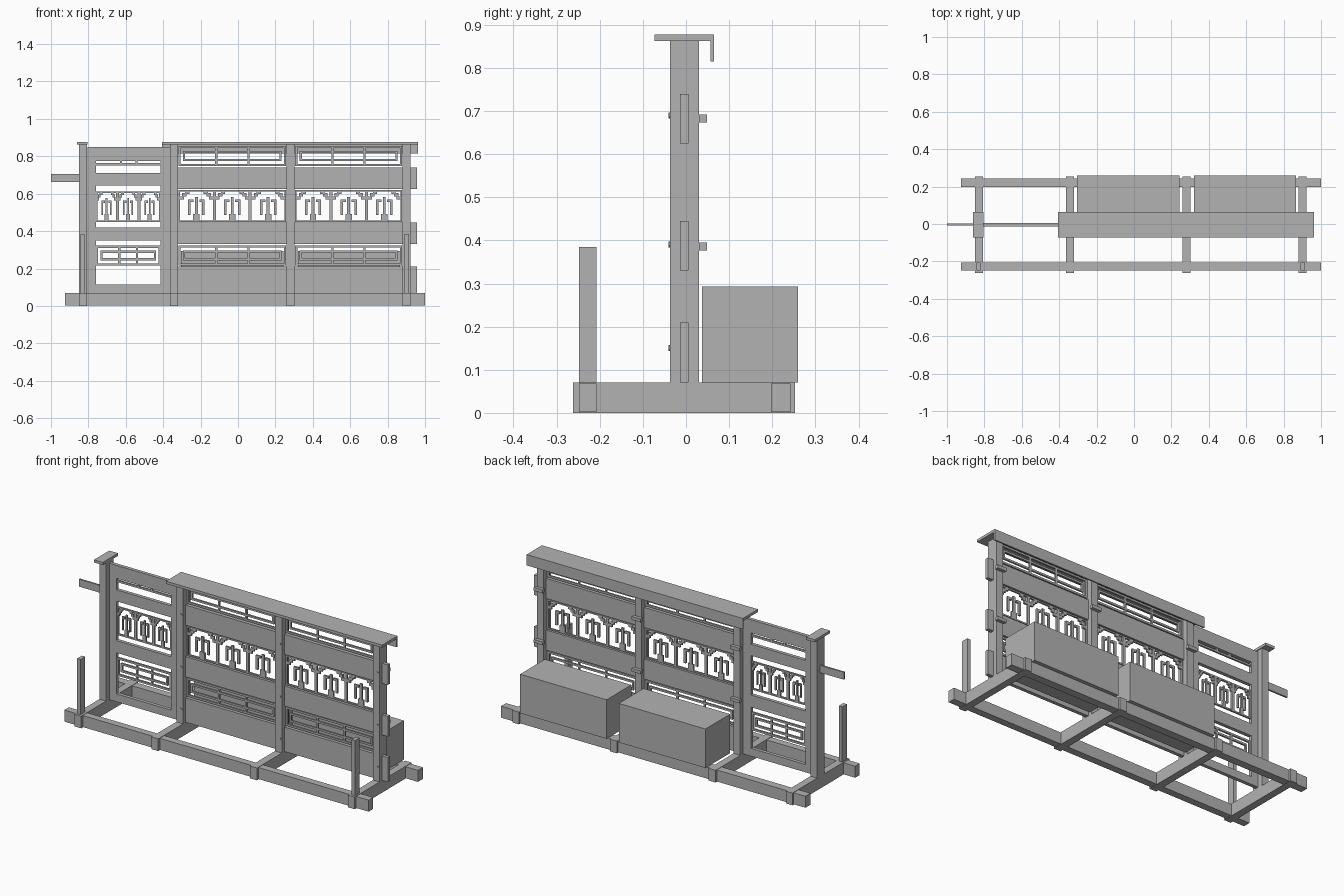
import bpy, bmesh, math
from mathutils import Matrix

old = bpy.data.objects.get("Cube")
if old:
    bpy.data.objects.remove(old, do_unlink=True)

GREY = (0.45, 0.45, 0.45, 1)
mat = bpy.data.materials.new("plain grey")
mat.use_nodes = True
mat.diffuse_color = GREY
mat.node_tree.nodes["Principled BSDF"].inputs["Base Color"].default_value = GREY


def add_object(name, bm):
    mesh = bpy.data.meshes.new(name)
    bm.to_mesh(mesh)
    bm.free()
    mesh.materials.append(mat)
    obj = bpy.data.objects.new(name, mesh)
    bpy.context.collection.objects.link(obj)
    return obj


def add_box(bm, xs, ys, zs):
    size = [b - a for a, b in (xs, ys, zs)]
    mid = [(a + b) / 2 for a, b in (xs, ys, zs)]
    bmesh.ops.create_cube(bm, size=1, matrix=Matrix.Translation(mid) @ Matrix.Diagonal((*size, 1)))


def boxes(name, parts):
    bm = bmesh.new()
    for part in parts:
        add_box(bm, *part)
    return add_object(name, bm)


def rectangle(xs, zs, w, y):
    """Four bars forming an open rectangular frame."""
    (x0, x1), (z0, z1) = xs, zs
    return [((x0, x1), y, (z0, z0 + w)), ((x0, x1), y, (z1 - w, z1)),
            ((x0, x0 + w), y, (z0 + w, z1 - w)), ((x1 - w, x1), y, (z0 + w, z1 - w))]


THIN = (-0.008, 0.002)
PLANK = (-0.014, 0.006)
BASE = 0.07


def nested_lattice(name, x0, x1, z0, z1):
    """Frame inside a frame, joined by uprights at the thirds."""
    w = 0.011
    parts = rectangle((x0, x1), (z0, z1), w, THIN)
    parts += rectangle((x0 + 0.024, x1 - 0.024), (z0 + 0.027, z1 - 0.027), w, THIN)
    for k in (1, 2):
        c = x0 + (x1 - x0) * k / 3 + (0.5 - k / 3) * 0.06
        parts.append(((c - w / 2, c + w / 2), THIN, (z0 + w, z1 - w)))
    boxes(name, parts)


def stepped_lattice(name, x0, x1, z0, z1):
    """Three cells with stepped corners and hanging bars."""
    w = 0.008
    cell = (x1 - x0) / 3
    parts = []
    # u0, u1, v0, v1 in cell units; mirrored about the cell centre
    half = [(0.02, 0.15, 0.70, 0.80), (0.10, 0.22, 0.80, 0.90), (0.18, 0.30, 0.88, 0.97),
            (0.27, 0.34, 0.22, 0.62), (0.27, 0.42, 0.62, 0.70)]
    middle = [(0.46, 0.54, 0.25, 0.78), (0.41, 0.59, 0.02, 0.25)]
    pattern = half + [(1 - b, 1 - a, c, d) for a, b, c, d in half] + middle
    for i in range(3):
        cx = x0 + i * cell
        parts += rectangle((cx, cx + cell), (z0, z1), w, THIN)
        for a, b, c, d in pattern:
            parts.append(((cx + a * cell, cx + b * cell), THIN,
                          (z0 + c * (z1 - z0), z0 + d * (z1 - z0))))
    boxes(name, parts)


# Ground frame: two long rails and four cross beams
posts = [(-0.85, -0.808), (-0.364, -0.321), (0.26, 0.303), (0.88, 0.921)]
for name, ys in (("front_rail", (-0.248, -0.207)), ("back_rail", (0.197, 0.242))):
    boxes(name, [((-0.925, 1.0), ys, (0.002, 0.068))])
for i, xs in enumerate(posts):
    boxes(f"cross_beam_{i + 1}", [(xs, (-0.262, 0.253), (0, BASE))])
    boxes(f"post_{i + 1}", [(xs, (-0.037, 0.03), (BASE, 0.862))])

# Short uprights on the front rail
for name, c in (("short_post_right", -0.832), ("short_post_left", 0.902)):
    boxes(name, [((c - 0.011, c + 0.011), (-0.248, -0.207), (BASE, 0.385))])

# Caps, the long one with a lip down the back
boxes("small_cap", [((-0.86, -0.804), (-0.073, 0.065), (0.862, 0.877))])
boxes("long_cap", [((-0.405, 0.962), (-0.073, 0.065), (0.862, 0.877)),
                   ((-0.405, 0.962), (0.057, 0.065), (0.815, 0.862))])

# Long planks running through the posts
for name, zs in (("lower_plank", (BASE, 0.21)), ("middle_plank", (0.33, 0.445)),
                 ("upper_plank", (0.625, 0.74))):
    boxes(name, [((-0.33, 0.957), PLANK, zs)])

# Lattices in the two main bays
for side, x0, x1 in (("right", -0.318, 0.257), ("left", 0.306, 0.877)):
    nested_lattice("lower_lattice_" + side, x0, x1, 0.217, 0.324)
    stepped_lattice("middle_lattice_" + side, x0, x1, 0.45, 0.62)
    nested_lattice("upper_lattice_" + side, x0, x1, 0.748, 0.855)

# Gate: stiles, rails, lattices and a projecting bar
gx = (-0.76, -0.415)
gate = [((-0.804, gx[0]), PLANK, (BASE, 0.85)), ((gx[1], -0.364), PLANK, (BASE, 0.85))]
for zs in ((BASE, 0.115), (0.35, 0.42), (0.645, 0.71), (0.775, 0.85)):
    gate.append((gx, PLANK, zs))
boxes("gate_frame", gate)
nested_lattice("gate_lower_lattice", *gx, 0.217, 0.322)
stepped_lattice("gate_middle_lattice", *gx, 0.45, 0.612)
upper = [(gx, THIN, (0.752, 0.763))]
for c in (-0.625, -0.542):
    upper.append(((c - 0.006, c + 0.006), THIN, (0.763, 0.775)))
boxes("gate_upper_lattice", upper)
boxes("gate_bar", [((-1.0, -0.85), THIN, (0.662, 0.704))])

# Back clips and front bolts on the main posts
for i, (a, b) in enumerate(posts[1:]):
    boxes(f"back_clips_{i + 1}", [((a - 0.008, b + 0.008), (0.03, 0.049), zs)
                                  for zs in ((0.377, 0.395), (0.673, 0.692))])
    bm = bmesh.new()
    for z in (0.15, 0.39, 0.69):
        place = Matrix.Translation((b - 0.012, -0.038, z)) @ Matrix.Rotation(math.pi / 2, 4, "X")
        bmesh.ops.create_cone(bm, cap_ends=True, segments=10, radius1=0.007, radius2=0.007,
                              depth=0.004, matrix=place)
    add_object(f"bolts_{i + 1}", bm)

# Storage boxes behind the panels
for name, xs in (("storage_box_right", (-0.305, 0.243)), ("storage_box_left", (0.32, 0.867))):
    boxes(name, [(xs, (0.037, 0.26), (BASE, 0.293))])
